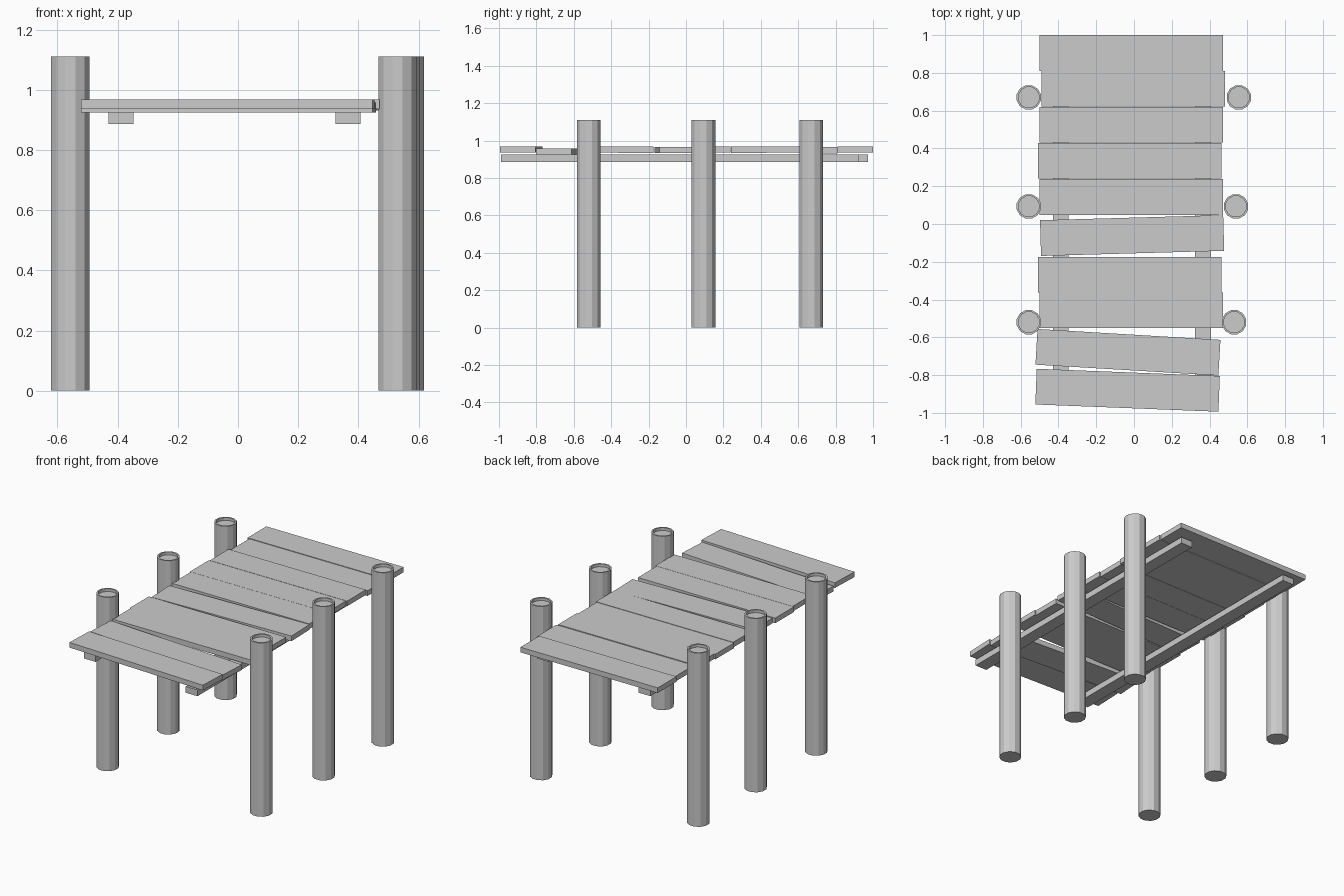
import bpy, bmesh
from math import radians, pi
from mathutils import Matrix

if "Cube" in bpy.data.objects:
    bpy.data.objects.remove(bpy.data.objects["Cube"])


def finish(bm, name):
    me = bpy.data.meshes.new(name)
    bmesh.ops.recalc_face_normals(bm, faces=bm.faces)
    bm.to_mesh(me)
    bm.free()
    ob = bpy.data.objects.new(name, me)
    bpy.context.collection.objects.link(ob)
    return ob


def box(name, center, size, angle=0):
    bm = bmesh.new()
    bmesh.ops.create_cube(bm, size=1, matrix=Matrix.Diagonal((*size, 1)))
    ob = finish(bm, name)
    ob.location = center
    ob.rotation_euler.z = radians(angle)
    return ob


def post(name, x, y, r=0.066, h=1.11):
    # faceted pile with a shallow recess in its top
    bm = bmesh.new()
    bmesh.ops.create_cone(bm, cap_ends=True, segments=12, radius1=r, radius2=r, depth=h,
                          matrix=Matrix.Translation((0, 0, h / 2)) @ Matrix.Rotation(pi / 12, 4, 'Z'))
    bm.normal_update()
    top = max(bm.faces, key=lambda f: f.calc_center_median().z)
    bmesh.ops.inset_region(bm, faces=[top], thickness=0.010)
    inner = bmesh.ops.extrude_discrete_faces(bm, faces=[top])["faces"][0]
    bmesh.ops.translate(bm, vec=(0, 0, -0.018), verts=inner.verts)
    ob = finish(bm, name)
    ob.location = (x, y, 0)


# piles along both sides
for i, (y, xr) in enumerate([(-0.52, 0.53), (0.093, 0.54), (0.67, 0.555)], 1):
    post(f"left_post_{i}", -0.557, y)
    post(f"right_post_{i}", xr, y)

# long beams under the deck
box("left_beam", (-0.388, 0.015, 0.906), (0.083, 1.915, 0.040))
box("right_beam", (0.365, -0.032, 0.906), (0.083, 1.915, 0.040))

# deck planks: centre x, centre y, turn in degrees, drop
planks = [(-0.015, 0.905, 0, 0), (-0.004, 0.716, 0, 0.004), (-0.015, 0.525, 0, 0),
          (-0.023, 0.335, 0, 0.001), (-0.015, 0.143, 0, 0), (-0.010, -0.061, 1.6, 0.003),
          (-0.023, -0.269, 0, 0.001), (-0.015, -0.457, 0, 0),
          (-0.032, -0.679, -3.4, 0.011), (-0.034, -0.880, -2.25, 0)]
for i, (x, y, a, d) in enumerate(planks, 1):
    box(f"plank_{i}", (x, y, 0.952 - d), (0.97, 0.189, 0.033), a)
